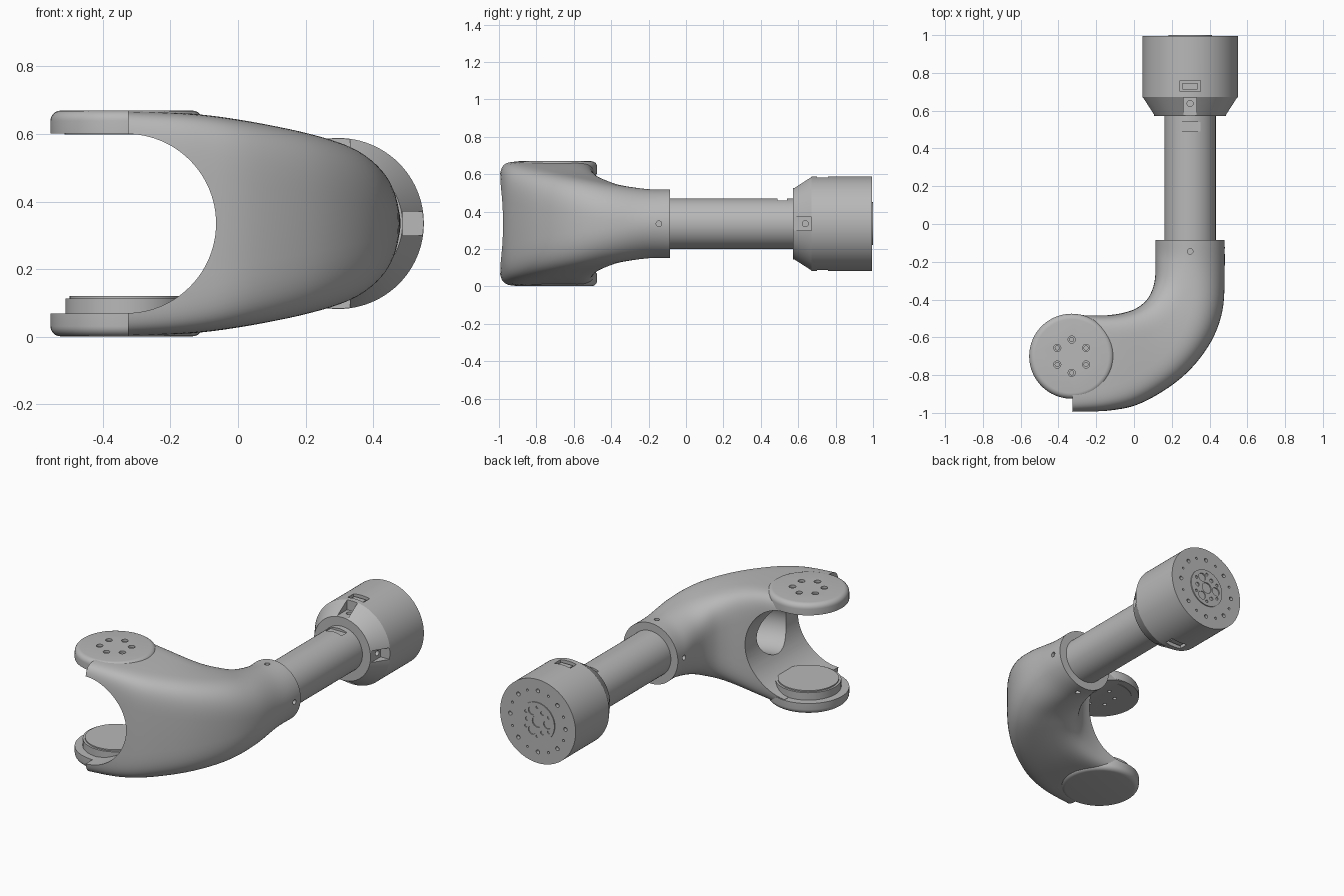
import bpy, bmesh, math
from mathutils import Vector, Matrix

if "Cube" in bpy.data.objects:
    bpy.data.objects.remove(bpy.data.objects["Cube"])

AX, AZ = 0.297, 0.335          # tube axis
HUB = Vector((-0.33, -0.70))   # fork pivot
GREY = (0.48, 0.48, 0.48, 1)

grey = bpy.data.materials.new("satin grey")
grey.use_nodes = True
grey.diffuse_color = GREY
grey.node_tree.nodes["Principled BSDF"].inputs["Base Color"].default_value = GREY


def make(name, bm):
    bmesh.ops.recalc_face_normals(bm, faces=bm.faces)
    mesh = bpy.data.meshes.new(name)
    bm.to_mesh(mesh)
    bm.free()
    ob = bpy.data.objects.new(name, mesh)
    bpy.context.collection.objects.link(ob)
    mesh.materials.append(grey)
    return ob


def loft(name, rings):
    bm = bmesh.new()
    loops = [[bm.verts.new(p) for p in r] for r in rings]
    n = len(loops[0])
    for a, b in zip(loops, loops[1:]):
        for i in range(n):
            j = (i + 1) % n
            bm.faces.new((a[i], a[j], b[j], b[i]))
    bm.faces.new(loops[0])
    bm.faces.new(loops[-1])
    return make(name, bm)


def lathe(name, profile, matrix, n=64):
    # profile of (radius, height) turned round local z
    turn = [2 * math.pi * i / n for i in range(n)]
    return loft(name, [[matrix @ Vector((r * math.cos(a), r * math.sin(a), h))
                        for a in turn] for r, h in profile])


def along_y(x=AX, z=AZ):
    return Matrix.Translation((x, 0, z)) @ Matrix.Rotation(-math.pi / 2, 4, 'X')


def radial(angle, y, r):
    # frame on the tube axis with local z pointing outward
    return (Matrix.Translation((AX, y, AZ)) @ Matrix.Rotation(angle, 4, 'Y')
            @ Matrix.Translation((0, 0, r)))


def box(matrix, sx, sy, sz):
    bm = bmesh.new()
    bmesh.ops.create_cube(bm, size=1, matrix=matrix @ Matrix.Diagonal((sx, sy, sz, 1)))
    return make("cutter", bm)


def drill(matrix, r, depth, n=16):
    return lathe("cutter", [(r, -depth), (r, depth)], matrix, n)


def finish(ob, cutters=()):
    bpy.ops.object.select_all(action='DESELECT')
    ob.select_set(True)
    bpy.context.view_layer.objects.active = ob
    for c in cutters:
        c.hide_render = True
        mod = ob.modifiers.new("cut", 'BOOLEAN')
        mod.object, mod.operation, mod.solver = c, 'DIFFERENCE', 'EXACT'
        bpy.ops.object.modifier_apply(modifier=mod.name)
        bpy.data.objects.remove(c)
    bpy.ops.object.shade_smooth_by_angle(angle=math.radians(32))


def disc_bolts():
    cutters = []
    for i in range(6):
        a = math.pi / 6 + i * math.pi / 3
        spot = Matrix.Translation((HUB.x + 0.088 * math.cos(a),
                                   HUB.y + 0.088 * math.sin(a), 0.67))
        cutters += [drill(spot, 0.019, 0.015), drill(spot, 0.011, 0.2)]
    return cutters


QUARTERS = [i * math.pi / 2 for i in range(4)]

# Fork body: inner point, outer point, half height, squareness
sections = [
    (-0.325, -0.475, -0.325, -0.998, 0.333, 9.0),
    (-0.15, -0.483, -0.13, -0.988, 0.325, 7.0),
    (-0.02, -0.460, 0.045, -0.945, 0.304, 5.2),
    (0.055, -0.415, 0.25, -0.815, 0.272, 4.0),
    (0.094, -0.355, 0.395, -0.645, 0.240, 3.2),
    (0.112, -0.28, 0.468, -0.46, 0.208, 2.5),
    (0.114, -0.17, 0.480, -0.24, 0.185, 2.0),
    (0.114, -0.085, 0.480, -0.085, 0.183, 2.0),
]


def blend(p0, p1, p2, p3, t):
    return [b + 0.5 * t * (c - a + t * (2*a - 5*b + 4*c - d + t * (3*(b - c) + d - a)))
            for a, b, c, d in zip(p0, p1, p2, p3)]


def section_ring(s, n=72):
    inner, outer = Vector((s[0], s[1])), Vector((s[2], s[3]))
    mid, half = (inner + outer) / 2, (outer - inner) / 2
    ring = []
    for i in range(n):
        a = 2 * math.pi * i / n
        c, d = math.cos(a), math.sin(a)
        u = math.copysign(abs(c) ** (2 / s[5]), c)
        v = math.copysign(abs(d) ** (2 / s[5]), d)
        p = mid + half * u
        ring.append((p.x, p.y, AZ + s[4] * v))
    return ring


def bore_ring(s, r=0.14):
    inner, outer = Vector((s[0], s[1])), Vector((s[2], s[3]))
    mid, step = (inner + outer) / 2, (outer - inner).normalized() * r
    return section_ring((*(mid - step), *(mid + step), r, 2.0), 48)


path, last, STEPS = [], len(sections) - 1, 6
for k in range(last):
    quad = [sections[min(max(k + o, 0), last)] for o in (-1, 0, 1, 2)]
    path += [blend(*quad, t / STEPS) for t in range(STEPS)]
path.append(sections[last])
body = loft("fork_body", [section_ring(s) for s in path])
opening = lathe("cutter", [(0.265, -1.3), (0.265, -0.3)], along_y(HUB.x, AZ), 96)
cable_bore = loft("cutter", [bore_ring(s) for s in path[4:-6]])
finish(body, [opening, cable_bore] + disc_bolts()
       + [drill(radial(a, -0.145, 0.18), 0.015, 0.03) for a in QUARTERS])

# Fork end discs with rounded outer rims
hub = Matrix.Translation((HUB.x, HUB.y, 0))
rim = [(0.225 - 0.03 * (1 - math.cos(a)), 0.037 + 0.03 * math.sin(a))
       for a in [i * math.pi / 12 for i in range(7)]]
upper = lathe("upper_disc", [(0.183, -0.003), (0.183, 0), (0.225, 0)] + rim,
              Matrix.Translation((0, 0, 0.602)) @ hub)
lower = lathe("lower_disc", [(r, 0.068 - h) for r, h in [(0.225, 0)] + rim], hub)
finish(upper, disc_bolts())
finish(lower)
finish(lathe("pivot_pad", [(0.181, 0.06), (0.181, 0.113), (0.168, 0.113), (0.168, 0.12)], hub))

# Straight tube with a shallow slot on top
tube = lathe("arm_tube", [(0.136, -0.12), (0.136, 0.60)], along_y())
finish(tube, [box(radial(0, 0.515, 0.141), 0.108, 0.05, 0.04)])

# Motor housing: cone, drum, notches, windows and bolt holes
housing = lathe("motor_housing", [(0.19, 0.573), (0.253, 0.672), (0.253, 0.994)], along_y(), 96)
cuts = []
for a in QUARTERS:
    cuts.append(box(radial(a, 0.62, 0.24), 0.07, 0.10, 0.10))
    cuts.append(drill(radial(a, 0.638, 0.19), 0.016, 0.03))
for a in (0, math.pi):
    cuts.append(box(radial(a, 0.73, 0.25), 0.108, 0.058, 0.05))


def back_hole(angle, dist, r, depth, y=1.0):
    spot = along_y(AX + dist * math.cos(angle), AZ + dist * math.sin(angle))
    return drill(spot @ Matrix.Translation((0, 0, y)), r, depth, 14)


for i in range(16):
    cuts.append(back_hole(i * math.pi / 8, 0.185, 0.007 if i % 2 else 0.012, 0.03))
finish(housing, cuts)

# Output flange on the back face
flange = lathe("output_flange", [(0.115, 0.95), (0.115, 1.0)], along_y())
holes = [back_hole(0, 0, 0.034, 0.04)]
for i in range(6):
    a = i * math.pi / 3
    holes.append(back_hole(a, 0.068, 0.026 if i % 2 else 0.012, 0.03))
    holes.append(back_hole(a + math.pi / 6, 0.088, 0.009, 0.03))
finish(flange, holes)

# Plug sockets inside the housing windows
for a, label in ((0, "top"), (math.pi, "bottom")):
    plug = box(radial(a, 0.73, 0.23), 0.08, 0.034, 0.02)
    plug.name = label + "_socket"
    finish(plug)
